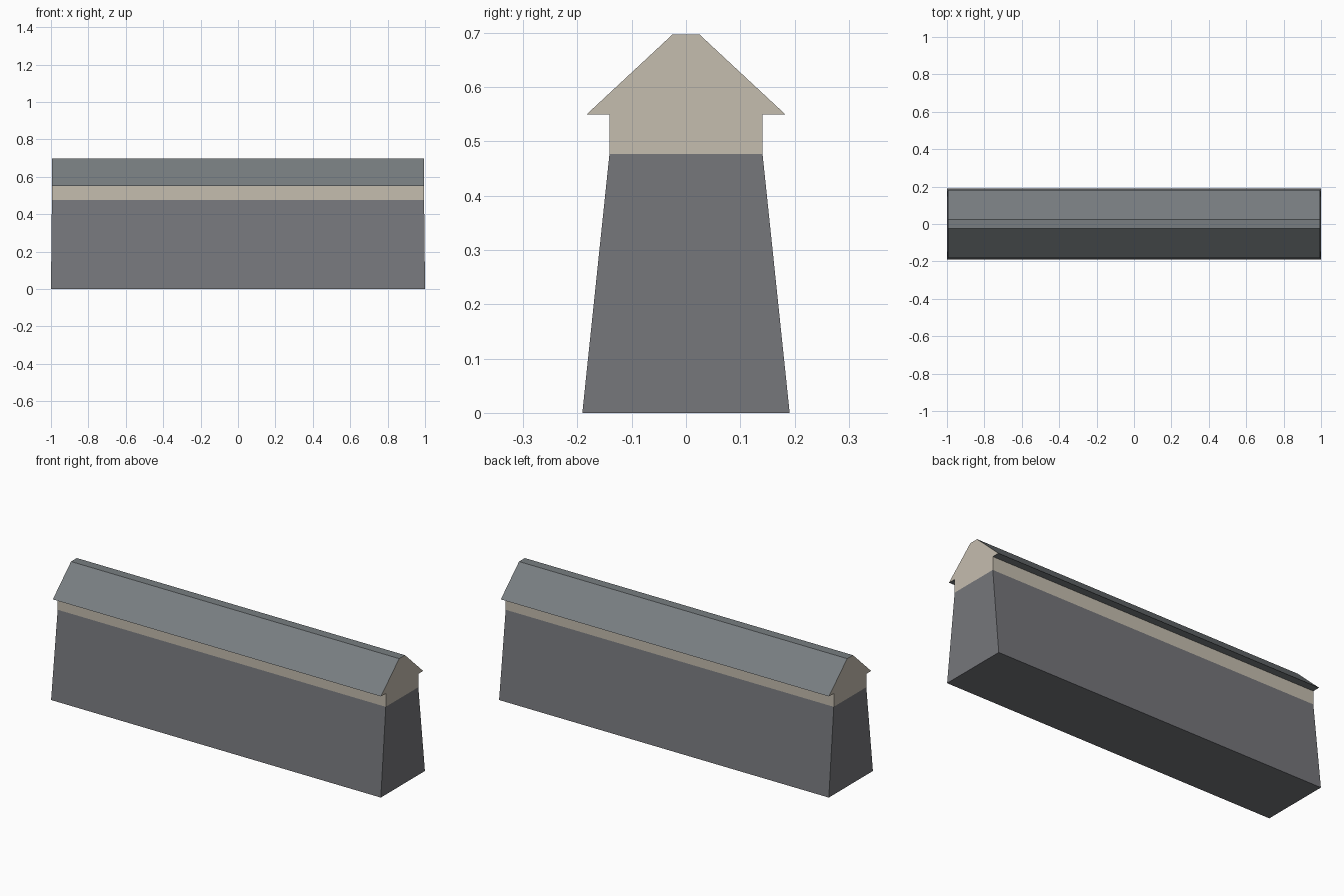
import bpy, bmesh

if "Cube" in bpy.data.objects:
    bpy.data.objects.remove(bpy.data.objects["Cube"])


def mat(name, rgb):
    m = bpy.data.materials.new(name)
    m.diffuse_color = (*rgb, 1)
    m.use_nodes = True
    m.node_tree.nodes["Principled BSDF"].inputs["Base Color"].default_value = m.diffuse_color
    return m


stone = mat("grey_stone", (0.18, 0.184, 0.198))
plaster = mat("cream_plaster", (0.56, 0.51, 0.43))
slate = mat("slate_roof", (0.188, 0.207, 0.218))


def loft(name, sections, mats, rule):
    """Stack rectangles (half_x, half_y, z), cap both ends, colour by rule."""
    bm = bmesh.new()
    rings = [[bm.verts.new((sx * hx, sy * hy, z))
              for sx, sy in ((-1, -1), (1, -1), (1, 1), (-1, 1))]
             for hx, hy, z in sections]
    for a, b in zip(rings, rings[1:]):
        for i in range(4):
            j = (i + 1) % 4
            bm.faces.new((a[i], a[j], b[j], b[i]))
    bm.faces.new(rings[0][::-1])
    bm.faces.new(rings[-1])
    bm.normal_update()
    for f in bm.faces:
        f.material_index = rule(f)
    me = bpy.data.meshes.new(name)
    bm.to_mesh(me)
    bm.free()
    for m in mats:
        me.materials.append(m)
    ob = bpy.data.objects.new(name, me)
    bpy.context.collection.objects.link(ob)
    return ob


# Battered stone wall with an upright plaster band above it
loft("wall", [(1.0, 0.191, 0), (0.995, 0.141, 0.477), (0.995, 0.141, 0.55)],
     [stone, plaster],
     lambda f: int(f.calc_center_median().z > 0.48))

# Roof with a flat ridge and overhanging eaves; gable ends are plaster
loft("roof", [(0.995, 0.183, 0.55), (0.995, 0.025, 0.697)],
     [slate, plaster],
     lambda f: int(abs(f.normal.x) > 0.7))
